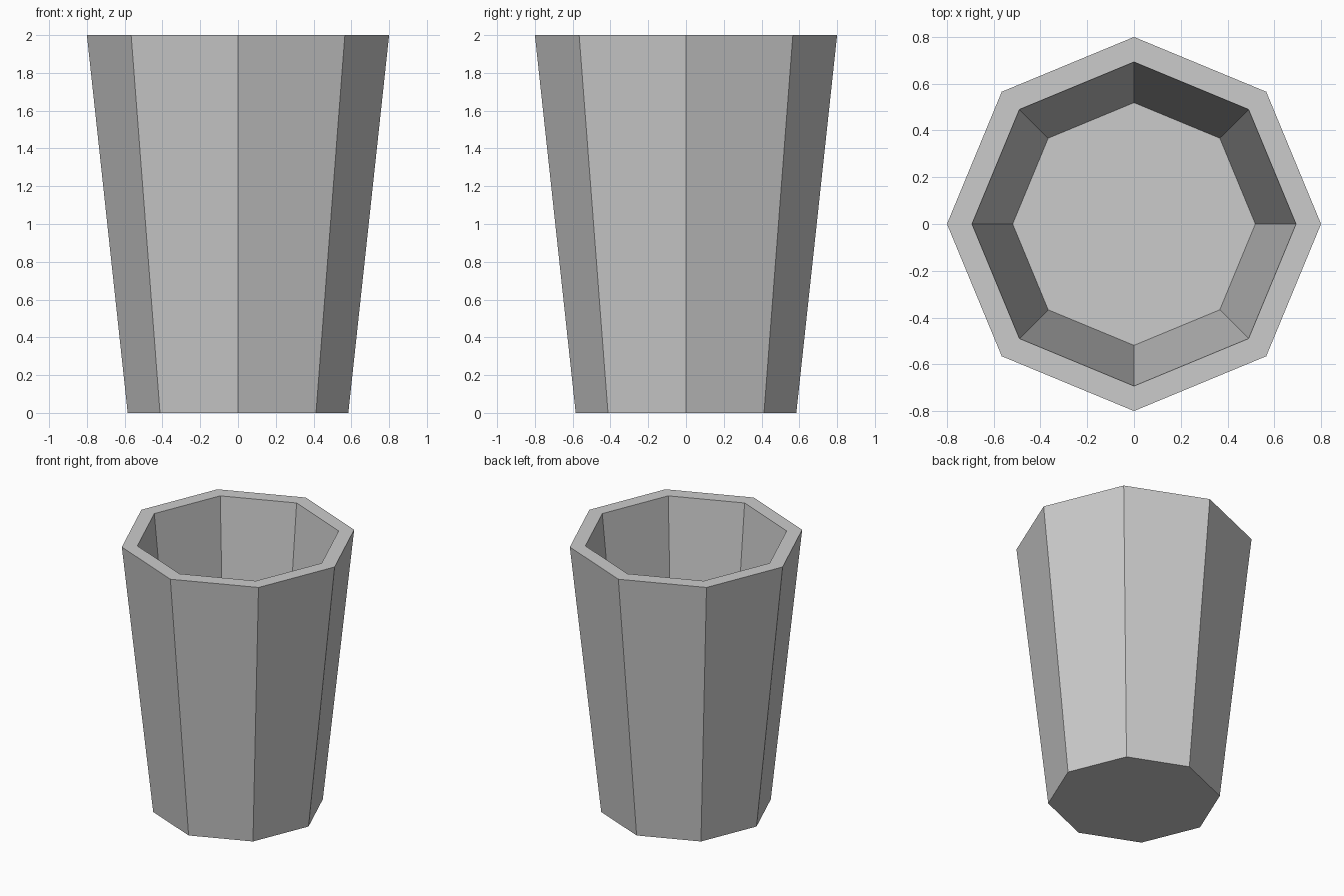
import bpy, bmesh
from math import cos, sin, pi

if "Cube" in bpy.data.objects:
    bpy.data.objects.remove(bpy.data.objects["Cube"])

SIDES = 8
# radius and height of each octagonal ring: outer base, outer rim, inner rim, inner floor
PROFILE = [(0.584, 0.0), (0.80, 2.0), (0.693, 2.0), (0.519, 0.24)]

bm = bmesh.new()
rings = [[bm.verts.new((r * cos(2 * pi * i / SIDES), r * sin(2 * pi * i / SIDES), z))
          for i in range(SIDES)] for r, z in PROFILE]

# outer wall, rim and inner wall
for a, b in zip(rings, rings[1:]):
    for i in range(SIDES):
        j = (i + 1) % SIDES
        bm.faces.new((a[i], a[j], b[j], b[i]))

# underside and inner floor
bm.faces.new(rings[0][::-1])
bm.faces.new(rings[-1])
bmesh.ops.recalc_face_normals(bm, faces=bm.faces)

mesh = bpy.data.meshes.new("cup")
bm.to_mesh(mesh)
bm.free()
cup = bpy.data.objects.new("cup", mesh)
bpy.context.collection.objects.link(cup)
